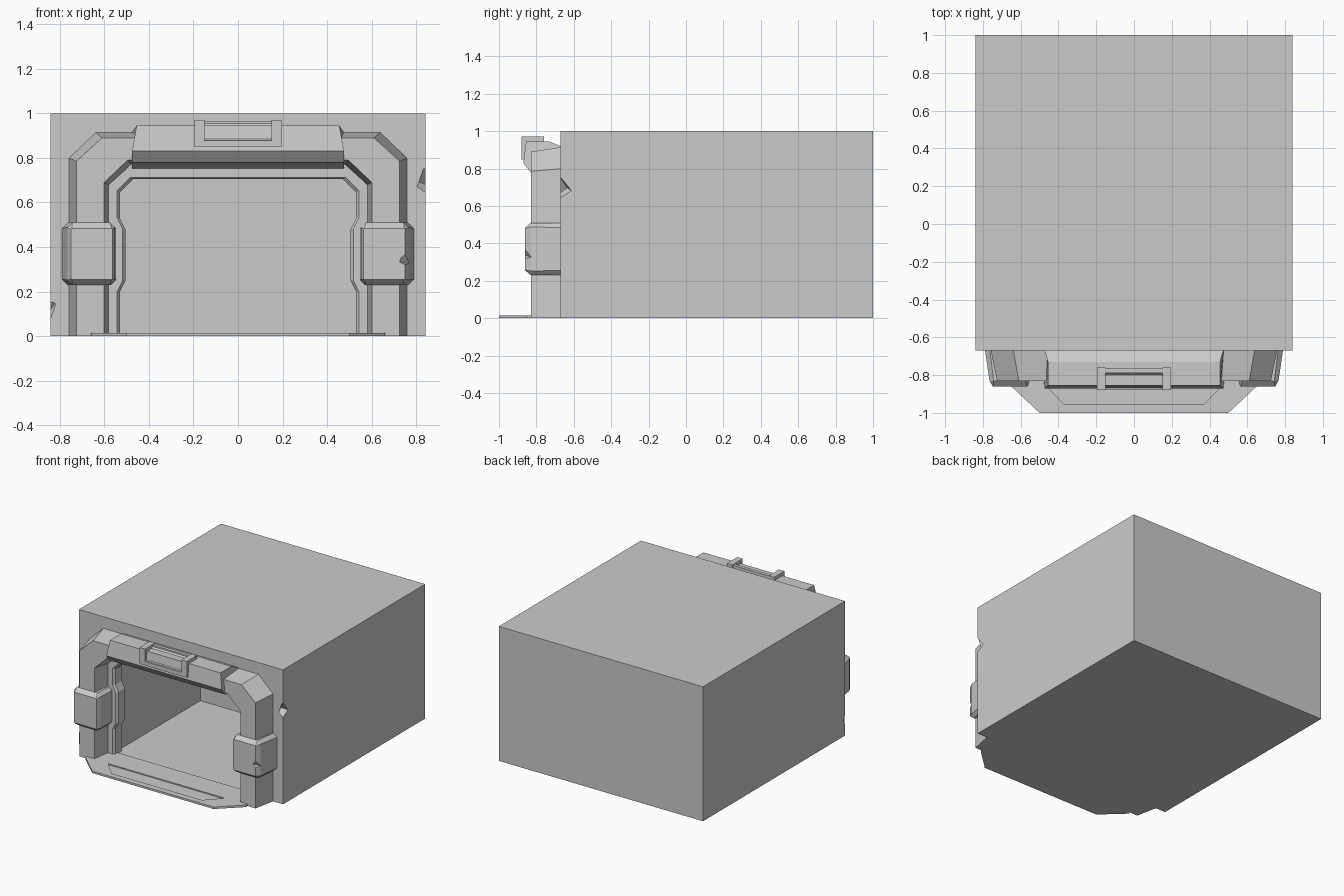
import bpy, bmesh
from mathutils import Matrix, Euler

if "Cube" in bpy.data.objects:
    bpy.data.objects.remove(bpy.data.objects["Cube"])


def loft(name, rings):
    """Solid skinned through equal-length rings of points, capped at both ends."""
    bm = bmesh.new()
    vs = [[bm.verts.new(p) for p in r] for r in rings]
    n = len(rings[0])
    for a, b in zip(vs, vs[1:]):
        for i in range(n):
            j = (i + 1) % n
            bm.faces.new((a[i], a[j], b[j], b[i]))
    bm.faces.new(vs[0])
    bm.faces.new(vs[-1][::-1])
    bmesh.ops.recalc_face_normals(bm, faces=bm.faces)
    me = bpy.data.meshes.new(name)
    bm.to_mesh(me)
    bm.free()
    ob = bpy.data.objects.new(name, me)
    bpy.context.collection.objects.link(ob)
    return ob


def box(name, x0, x1, y0, y1, z0, z1):
    return loft(name, [[(x0, y0, z), (x1, y0, z), (x1, y1, z), (x0, y1, z)] for z in (z0, z1)])


def prism_y(name, xz, y0, y1):
    return loft(name, [[(x, y, z) for x, z in xz] for y in (y0, y1)])


def flip(ring):
    return [(-x, y, z) for x, y, z in ring]


def cut(ob, cutter):
    mod = ob.modifiers.new("cut", 'BOOLEAN')
    mod.operation = 'DIFFERENCE'
    mod.solver = 'EXACT'
    mod.object = cutter
    cutter.hide_render = True
    cutter.hide_viewport = False
    bpy.context.view_layer.objects.active = ob
    bpy.ops.object.modifier_apply(modifier=mod.name)
    bpy.data.objects.remove(cutter)


def chip(ob, loc, size, rot):
    c = box("chip_cutter", -.5, .5, -.5, .5, -.5, .5)
    c.data.transform(Matrix.Translation(loc) @ Euler(rot).to_matrix().to_4x4()
                     @ Matrix.Diagonal((*size, 1)))
    cut(ob, c)


def mirrored_outline(half):
    return half + [(-x, z) for x, z in reversed(half)]


# Main body with a deep entrance tunnel
body = box("body", -.84, .84, -.67, 1, 0, 1)
tunnel = mirrored_outline([(-.555, .008), (-.555, .65), (-.47, .73)])
cut(body, prism_y("tunnel_cutter", tunnel, -.8, .35))
chip(body, (.85, -.67, .70), (.06, .07, .09), (.7, .3, .5))
chip(body, (-.85, -.68, .12), (.05, .05, .06), (.7, .3, .5))

# Outer arch: tapered section carried up one leg, over and down the other
arch = []
for ob_, of, inf, ib in [
    ((-.76, 0), (-.725, 0), (-.60, 0), (-.575, 0)),
    ((-.76, .80), (-.725, .785), (-.60, .69), (-.575, .675)),
    ((-.64, .915), (-.61, .89), (-.495, .79), (-.475, .765)),
]:
    arch.append([(ob_[0], -.66, ob_[1]), (of[0], -.83, of[1]),
                 (inf[0], -.83, inf[1]), (ib[0], -.66, ib[1])])
loft("door_arch", arch + [flip(r) for r in reversed(arch)])

# Inner trim with the stepped jambs
trim = []
for o, i in [((-.59, 0), (-.53, 0)), ((-.59, .20), (-.53, .20)),
             ((-.59, .25), (-.505, .25)), ((-.59, .48), (-.505, .48)),
             ((-.59, .53), (-.53, .53)), ((-.59, .68), (-.53, .645)),
             ((-.49, .775), (-.47, .705))]:
    trim.append([(o[0], -.61, o[1]), (o[0], -.70, o[1]),
                 (i[0] - .012, -.70, i[1] + (.008 if i[1] > .6 else 0)),
                 (i[0], -.685, i[1]), (i[0], -.61, i[1])])
loft("inner_trim", trim + [flip(r) for r in reversed(trim)])

# Header beam across the top
prof = [(-.66, .915, .475), (-.73, .945, .455), (-.855, .945, .455),
        (-.87, .83, .475), (-.83, .78, .475), (-.66, .745, .475)]
loft("header_beam", [[(s * w, y, z) for y, z, w in prof] for s in (-1, 1)])

# Framed plate on the header
for s in (-1, 1):
    loft("plate_side", [[(x * s, y, z) for y, z in
         [(-.76, .97), (-.88, .97), (-.88, .85), (-.85, .845), (-.76, .93)]]
        for x in (.15, .195)])
box("plate_bottom", -.15, .15, -.88, -.82, .848, .878)
box("plate_back_bar", -.15, .15, -.79, -.765, .93, .965)
loft("plate_panel", [[(x, -.872, .875), (x, -.79, .955), (x, -.78, .93), (x, -.84, .86)]
                     for x in (-.15, .15)])


# Clamp blocks on both legs
def clamp_ring(x0, x1, z0, z1, y, c):
    return [(x0, y, z0 + c), (x0 + c, y, z0), (x1 - c, y, z0), (x1, y, z0 + c),
            (x1, y, z1 - c), (x1 - c, y, z1), (x0 + c, y, z1), (x0, y, z1 - c)]


rings = [clamp_ring(-.79, -.545, .23, .51, -.66, .026),
         clamp_ring(-.765, -.552, .23, .51, -.83, .022),
         clamp_ring(-.748, -.563, .255, .483, -.86, .003)]
loft("clamp_left", rings)
right = loft("clamp_right", [flip(r) for r in rings])
chip(right, (.77, -.87, .36), (.05, .04, .09), (.5, .2, .6))

# Threshold plate with a shallow recessed panel
sill = [(-.66, -.66), (-.66, -.85), (-.5, -1), (.5, -1), (.66, -.85), (.66, -.66)]
plate = loft("threshold", [[(x, y, z) for x, y in sill] for z in (0, .015)])
panel = [(-.48, -.84), (-.37, -.955), (.37, -.955), (.48, -.84)]
cut(plate, loft("recess_cutter", [[(x, y, z) for x, y in panel] for z in (.007, .05)]))
